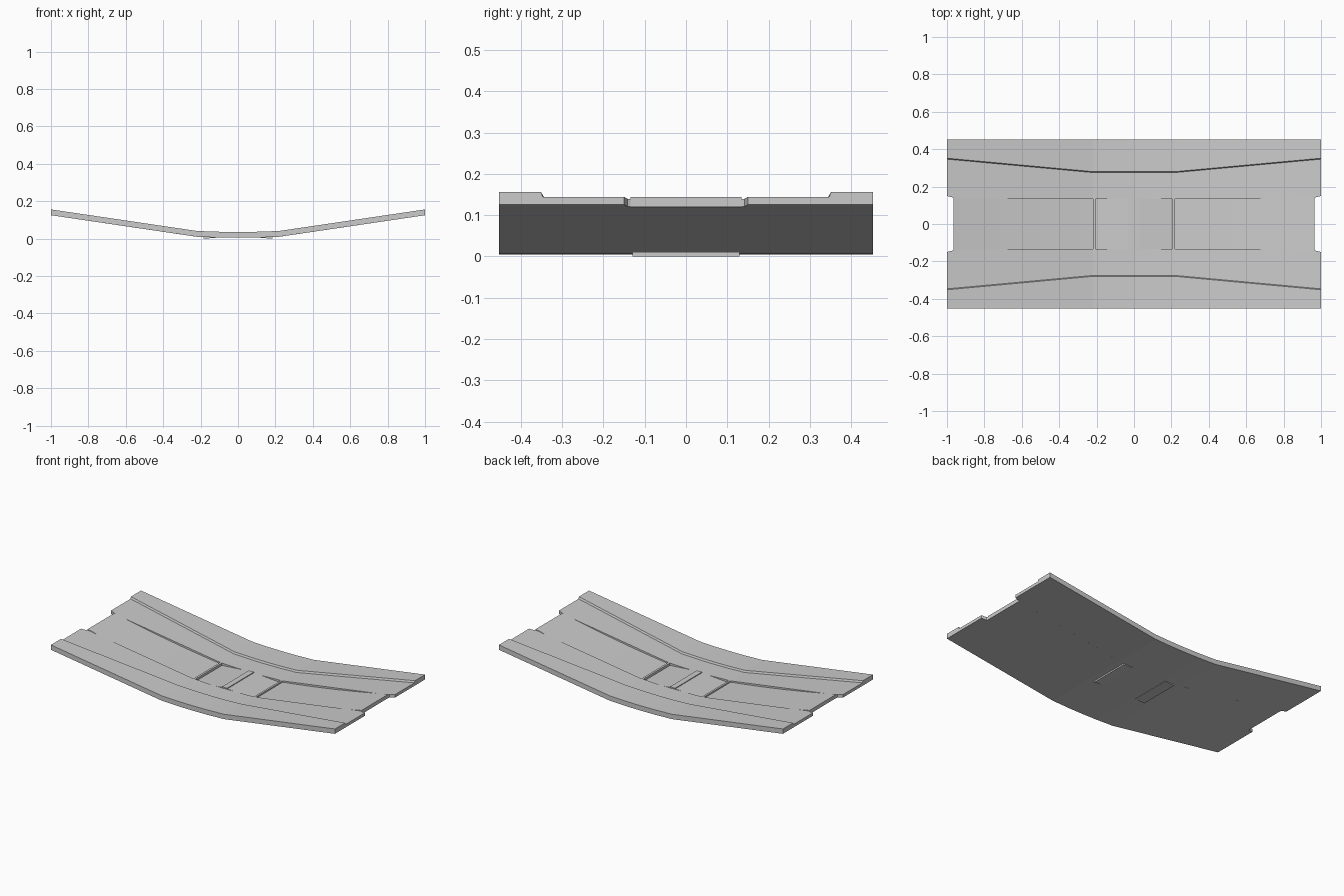
import bpy
import bmesh

cube = bpy.data.objects.get("Cube")
if cube:
    bpy.data.objects.remove(cube, do_unlink=True)

# Single concrete grey
grey = bpy.data.materials.new("concrete grey")
grey.use_nodes = True
grey.diffuse_color = (0.6, 0.6, 0.6, 1)
grey.node_tree.nodes["Principled BSDF"].inputs["Base Color"].default_value = (0.6, 0.6, 0.6, 1)

THICK, KERB = 0.031, 0.012
OUTER, STRIP, NOTCH = 0.453, 0.135, 0.15


def bottom(x):
    """Underside height: gently rounded middle, straight rising wings."""
    a = abs(x)
    if a <= 0.1:
        return 0.005 + 0.01 * a
    if a <= 0.22:
        return 0.006 + (a - 0.1) * 0.035
    return 0.01 + (a - 0.22) * 0.148


def road(x):
    return bottom(x) + THICK - KERB


def loft(name, stations, section, mirror=None, smooth=False):
    """Solid made by joining the (y, z) section at every x station."""
    bm = bmesh.new()
    rings = [[bm.verts.new((x, y, z)) for y, z in section(x)] for x in stations]
    for r, s in zip(rings, rings[1:]):
        for i in range(len(r)):
            j = (i + 1) % len(r)
            bm.faces.new((r[i], r[j], s[j], s[i]))
    bm.faces.new(rings[0])
    bm.faces.new(rings[-1])
    bmesh.ops.recalc_face_normals(bm, faces=bm.faces[:])
    mesh = bpy.data.meshes.new(name)
    bm.to_mesh(mesh)
    bm.free()
    mesh.materials.append(grey)
    obj = bpy.data.objects.new(name, mesh)
    bpy.context.collection.objects.link(obj)
    if mirror is not None:
        mod = obj.modifiers.new("mirror", 'MIRROR')
        mod.use_axis = [axis == mirror for axis in range(3)]
        mod.use_mirror_merge = False
    if smooth:
        bpy.ops.object.select_all(action='DESELECT')
        obj.select_set(True)
        bpy.context.view_layer.objects.active = obj
        bpy.ops.object.shade_smooth_by_angle(angle=0.5)
    return obj


def slab(half, top, low):
    """Rectangular section spanning both sides of the centre line."""
    return lambda x: [(-half, low(x)), (half, low(x)), (half, top(x)), (-half, top(x))]


# Side decks: raised walkway, sloped kerb and road edge, notched at the ends
def deck_section(x):
    a = abs(x)
    kerb = 0.275 + max(0, a - 0.22) * 0.092
    inner = NOTCH if a > 0.99 else 0.142 if a > 0.966 else STRIP
    b, r = bottom(x), road(x)
    return [(OUTER, b), (OUTER, r + KERB), (kerb + 0.005, r + KERB),
            (kerb, r), (inner, r), (inner, b)]


half = [0.1, 0.22, 0.965, 0.968, 1]
stations = [-x for x in reversed(half)] + [0] + half
loft("side_deck", stations, deck_section, mirror=1)


# Sunken ramps that curve up to the ends
def ramp_top(x):
    t = (x - 0.22) / 0.745
    return 0.021 + 0.09 * t + 0.033 * t * t


ramp_stations = [0.22 + 0.745 * i / 12 for i in range(13)]
loft("ramp", ramp_stations, slab(STRIP, ramp_top, bottom), mirror=0, smooth=True)

# Narrow rims dividing the ramps from the centre well
loft("well_rim", [0.207, 0.22], slab(STRIP, road, bottom), mirror=0)


# Centre well floor: low ridge in the middle, falling away to both ends
def floor_top(x):
    return 0.027 - max(0, x - 0.03) * 0.075


loft("well_floor", [0, 0.03, 0.1, 0.207], slab(STRIP, floor_top, bottom), mirror=0)
loft("well_ridge", [-0.018, 0.018],
     slab(STRIP, lambda x: 0.032, lambda x: 0.02))

# Well end plates standing just proud of the underside
loft("under_plate", [0.12, 0.185],
     slab(0.13, lambda x: 0.009, lambda x: 0.0045 - (x - 0.12) * 0.069), mirror=0)
